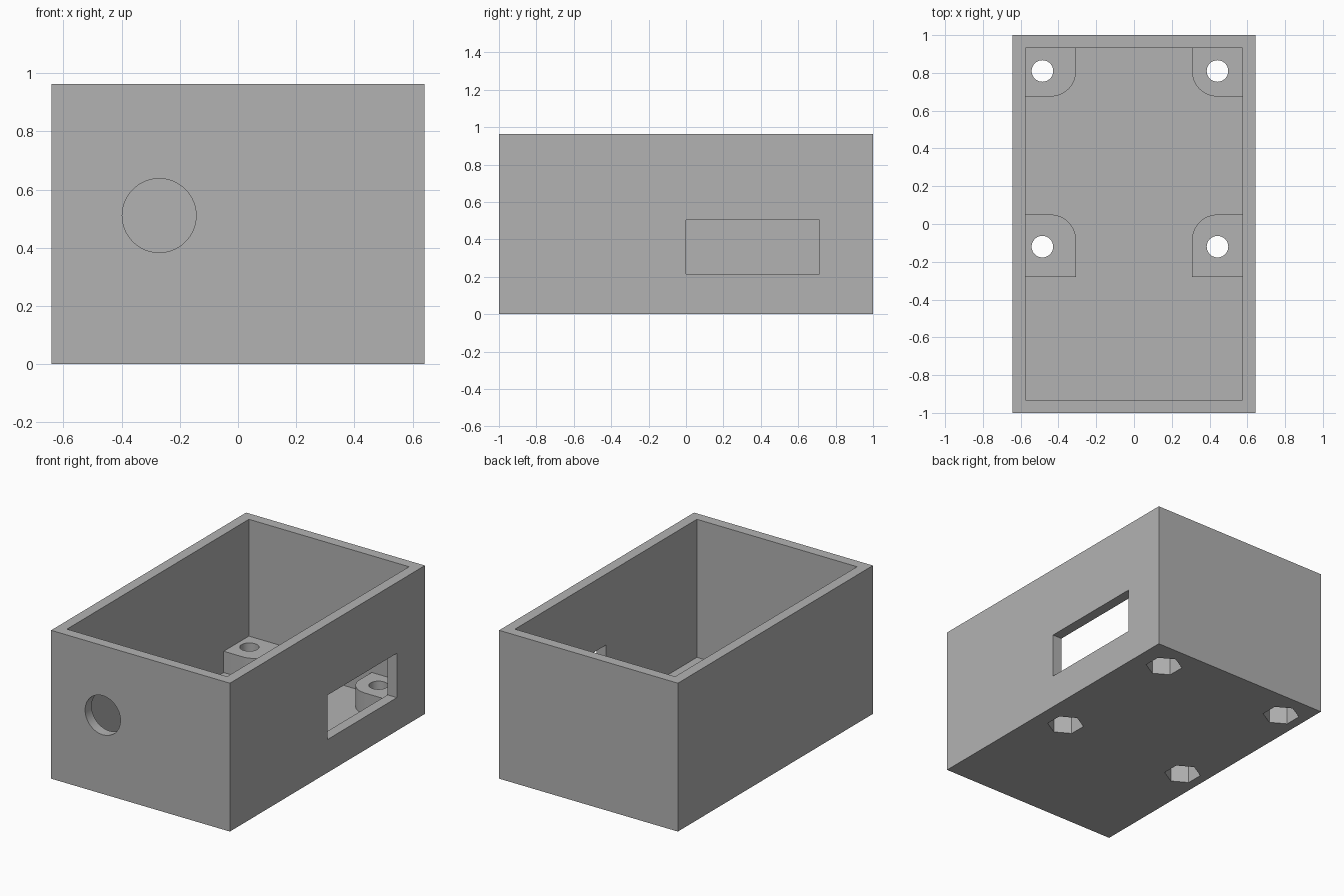
import bpy, bmesh, math

old = bpy.data.objects.get("Cube")
if old:
    bpy.data.objects.remove(old, do_unlink=True)

W, D, H = 1.284, 2.0, 0.963      # outer size
T = 0.067                        # wall and floor thickness
BOSS_TOP, BOSS_X, BOSS_R = 0.205, 0.307, 0.135

grey = bpy.data.materials.new("plain grey")
grey.use_nodes = True
colour = (0.448, 0.448, 0.448, 1)
grey.diffuse_color = colour
grey.node_tree.nodes["Principled BSDF"].inputs["Base Color"].default_value = colour


def prism(name, outline, z0, z1):
    """Upright solid from an outline of (x, y) points."""
    bm = bmesh.new()
    base = bm.faces.new([bm.verts.new((x, y, z0)) for x, y in outline])
    top = bmesh.ops.extrude_face_region(bm, geom=[base])["geom"]
    moved = [v for v in top if isinstance(v, bmesh.types.BMVert)]
    bmesh.ops.translate(bm, verts=moved, vec=(0, 0, z1 - z0))
    bmesh.ops.recalc_face_normals(bm, faces=bm.faces)
    mesh = bpy.data.meshes.new(name)
    bm.to_mesh(mesh)
    bm.free()
    mesh.materials.append(grey)
    obj = bpy.data.objects.new(name, mesh)
    bpy.context.collection.objects.link(obj)
    return obj


def block(name, x0, x1, y0, y1, z0, z1):
    return prism(name, [(x0, y0), (x1, y0), (x1, y1), (x0, y1)], z0, z1)


def arc(cx, cy, r, start, end, steps):
    angles = [math.radians(start + (end - start) * i / steps) for i in range(steps + 1)]
    return [(cx + r * math.cos(a), cy + r * math.sin(a)) for a in angles]


def combine(body, tool, operation):
    """Apply a boolean to the body and discard the tool."""
    tool.hide_render = True
    mod = body.modifiers.new(operation, "BOOLEAN")
    mod.operation, mod.solver, mod.object = operation, "EXACT", tool
    bpy.context.view_layer.objects.active = body
    bpy.ops.object.modifier_apply(modifier=mod.name)
    bpy.data.objects.remove(tool, do_unlink=True)


# Open box
body = block("enclosure_body", -W / 2, W / 2, -D / 2, D / 2, 0, H)
ix, iy = W / 2 - T, D / 2 - T
combine(body, block("cavity", -ix, ix, -iy, iy, T, H + 0.2), "DIFFERENCE")

# Mounting bosses, each with one rounded inner corner, sunk into wall and floor
wall = W / 2 - T / 2
for side in (-1, 1):
    for flat_y, round_y, turn in ((D / 2 - T / 2, 0.675, -1), (-0.28, 0.05, 1)):
        corner = arc(BOSS_X + BOSS_R, round_y - turn * BOSS_R, BOSS_R, 180, 180 - turn * 90, 16)
        outline = [(wall, flat_y), (BOSS_X, flat_y)] + corner + [(wall, round_y)]
        outline = [(side * x, y) for x, y in outline]
        combine(body, prism("boss", outline, T / 2, BOSS_TOP), "UNION")

# Screw holes with hexagonal nut pockets underneath
for x in (-0.485, 0.442):
    for y in (-0.12, 0.81):
        hole = prism("screw_hole", arc(x, y, 0.057, 0, 360, 48)[:-1], -0.1, 0.4)
        combine(body, hole, "DIFFERENCE")
        pocket = prism("nut_pocket", arc(x, y, 0.11, 30, 390, 6)[:-1], -0.1, 0.135)
        combine(body, pocket, "DIFFERENCE")

# Rectangular opening in the left wall
combine(body, block("slot", 0.5, 0.8, 0, 0.713, 0.215, 0.503), "DIFFERENCE")

# Round cable hole through the front wall
cable = prism("cable_hole", arc(0, 0, 0.127, 0, 360, 64)[:-1], -0.1, 0.1)
cable.rotation_euler.x = math.radians(90)
cable.location = (-0.271, -D / 2, 0.511)
bpy.context.view_layer.update()
combine(body, cable, "DIFFERENCE")

# Smooth curved walls, keep hard edges
bpy.ops.object.select_all(action="DESELECT")
body.select_set(True)
bpy.context.view_layer.objects.active = body
bpy.ops.object.shade_smooth_by_angle(angle=math.radians(30))
